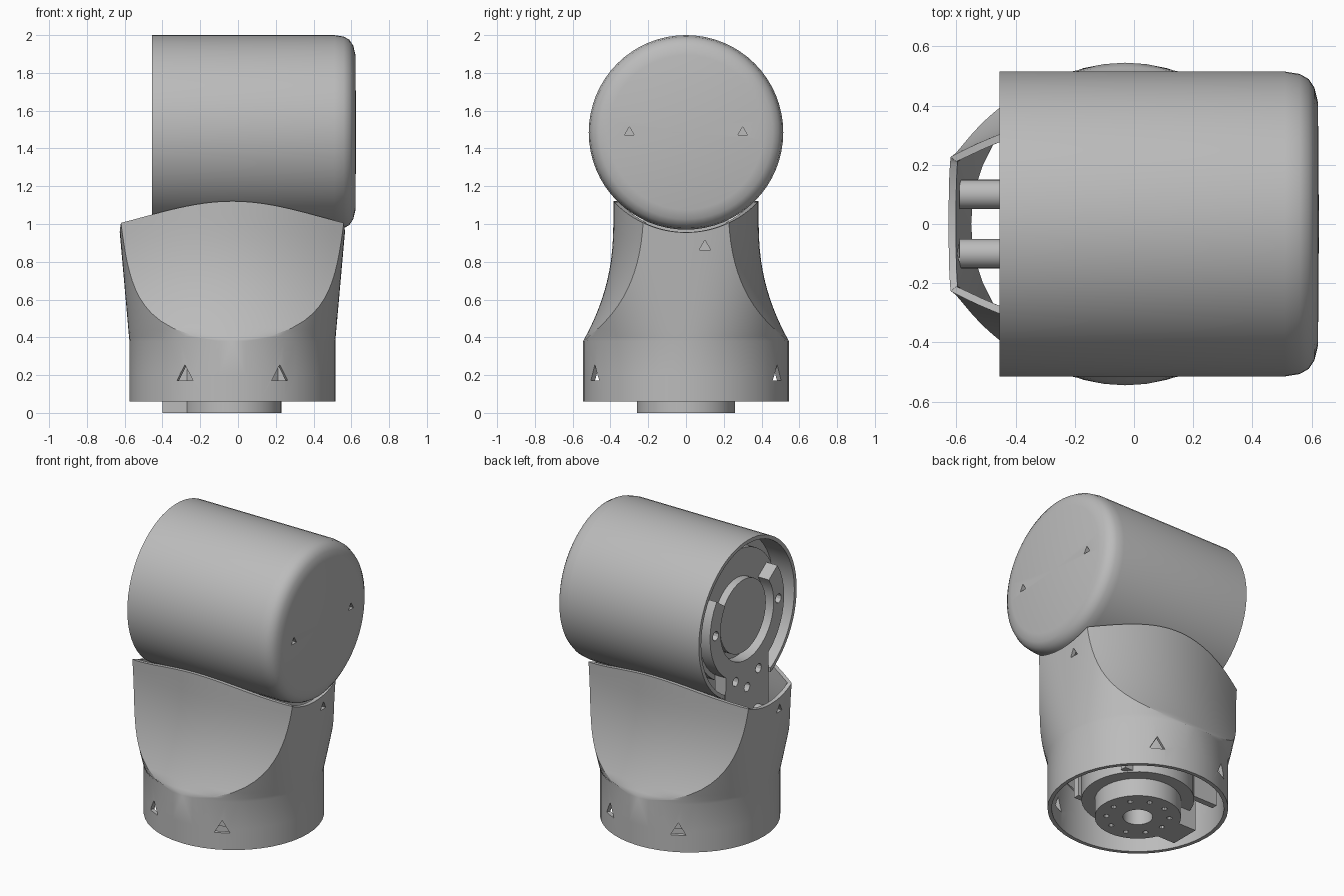
import bpy, bmesh, math
from mathutils import Vector

cube = bpy.data.objects.get("Cube")
if cube:
    bpy.data.objects.remove(cube, do_unlink=True)

GREY = (0.5, 0.5, 0.5, 1)
mat = bpy.data.materials.new("plain grey")
mat.use_nodes = True
mat.diffuse_color = GREY
mat.node_tree.nodes["Principled BSDF"].inputs["Base Color"].default_value = GREY

CX = -0.03      # axis of the lower housing
DZ = 1.485      # height of the drum axis


def make(name, bm, loc=(0, 0, 0), fix_normals=True):
    bmesh.ops.remove_doubles(bm, verts=bm.verts, dist=0.0005)
    if fix_normals:
        bmesh.ops.recalc_face_normals(bm, faces=bm.faces)
    me = bpy.data.meshes.new(name)
    bm.to_mesh(me)
    bm.free()
    me.materials.append(mat)
    ob = bpy.data.objects.new(name, me)
    ob.location = loc
    bpy.context.collection.objects.link(ob)
    return ob


def lathe(name, profile, axis="Z", loc=(0, 0, 0), segs=48, closed=False):
    """Turn (height, radius) points about an axis."""
    bm = bmesh.new()
    rings = []
    for h, r in profile:
        ring = []
        for i in range(segs):
            a = math.tau * i / segs
            c, s = r * math.cos(a), r * math.sin(a)
            ring.append(bm.verts.new((h, c, s) if axis == "X" else (c, s, h)))
        rings.append(ring)
    pairs = list(zip(rings, rings[1:]))
    if closed:
        pairs.append((rings[-1], rings[0]))
    for a, b in pairs:
        for i in range(segs):
            j = (i + 1) % segs
            bm.faces.new((a[i], a[j], b[j], b[i]))
    return make(name, bm, loc)


def ring(name, h0, h1, r0, r1, axis, loc):
    return lathe(name, [(h0, r0), (h0, r1), (h1, r1), (h1, r0)], axis, loc, closed=True)


def rod(name, start, end, radius, sides=24):
    start, end = Vector(start), Vector(end)
    d = end - start
    bm = bmesh.new()
    bmesh.ops.create_cone(bm, cap_ends=True, segments=sides, radius1=radius, radius2=radius, depth=d.length)
    bmesh.ops.rotate(bm, verts=bm.verts, matrix=d.to_track_quat("Z", "Y").to_matrix())
    return make(name, bm, (start + end) / 2)


def box(name, lo, hi):
    lo, hi = Vector(lo), Vector(hi)
    bm = bmesh.new()
    bmesh.ops.create_cube(bm, size=1)
    bmesh.ops.scale(bm, verts=bm.verts, vec=hi - lo)
    return make(name, bm, (lo + hi) / 2)


def bake(ob):
    bpy.context.view_layer.update()
    dg = bpy.context.evaluated_depsgraph_get()
    me = bpy.data.meshes.new_from_object(ob.evaluated_get(dg))
    ob.modifiers.clear()
    ob.data = me


def cut(ob, cutters):
    for c in cutters:
        c.hide_render = True
        m = ob.modifiers.new("cut", "BOOLEAN")
        m.operation, m.solver, m.object = "DIFFERENCE", "EXACT", c
    bake(ob)
    for c in cutters:
        bpy.data.objects.remove(c, do_unlink=True)


# Lower housing: a flaring round shell with a hollow scoop front and back
SCOOP_Z, N, M = 0.38, 12, 12


def housing_point(col, z):
    f = min(max((z - SCOOP_Z) / 0.62, 0), 1.15)
    rad, p = 0.545 + 0.055 * f, 2 + f
    depth = 0.385 + 0.16 * max(1 - f, 0) ** 2.2

    def side_x(y):
        return rad * max(1 - (y / rad) ** p, 0) ** (1 / p)

    lo, hi = 0.0, rad
    if f <= 0:
        lo = rad
    for _ in range(40):
        mid = (lo + hi) / 2
        if side_x(mid) ** 2 / 2.2 + mid > depth:
            hi = mid
        else:
            lo = mid
    if col <= N:
        t = math.asin(min((hi / rad) ** (p / 2), 1)) * col / N
        return rad * max(math.cos(t), 0) ** (2 / p), rad * math.sin(t) ** (2 / p)
    x = side_x(hi) * (1 - (col - N) / M)
    return x, depth - x * x / 2.2


def rim_height(y):
    return DZ - math.sqrt(0.53 ** 2 - y * y)


bm = bmesh.new()
levels = [0.06, 0.2, SCOOP_Z]
steps = 14
rows = []
for k in range(len(levels) + steps):
    row = []
    for col in range(N + M + 1):
        z = levels[k] if k < len(levels) else 0.7
        if k >= len(levels):
            t = ((k - len(levels) + 1) / steps) ** 1.3
            for _ in range(12):
                y = min(housing_point(col, z)[1], 0.5)
                z = SCOOP_Z + t * (rim_height(y) - SCOOP_Z)
        x, y = housing_point(col, z)
        row.append(bm.verts.new((x, y, z)))
    rows.append(row)
for a, b in zip(rows, rows[1:]):
    for i in range(N + M):
        bm.faces.new((a[i], a[i + 1], b[i + 1], b[i]))
housing = make("lower_housing", bm, (CX, 0, 0), fix_normals=False)
m = housing.modifiers.new("mirror", "MIRROR")
m.use_axis = (True, True, False)
m = housing.modifiers.new("wall", "SOLIDIFY")
m.thickness, m.offset = 0.025, -1
bake(housing)
holes = [rod("hole", (CX + sx * 0.2, sy * 0.38, 0.2), (CX + sx * 0.3, sy * 0.58, 0.2), 0.055, 3)
         for sx in (-1, 1) for sy in (-1, 1)]
holes += [rod("hole", (CX + s * 0.5, s * 0.1, 0.88), (CX + s * 0.7, s * 0.1, 0.88), 0.035, 3) for s in (-1, 1)]
cut(housing, holes)

# Drum: a thin cup lying on its side, closed and rounded at one end
axis_at = (0, 0, DZ)
drum = lathe("drum_shell", [(0.625, 0), (0.622, 0.41), (0.61, 0.46), (0.59, 0.49), (0.56, 0.507), (0.51, 0.515),
                            (-0.455, 0.515), (-0.455, 0.49), (0.51, 0.49), (0.59, 0.42), (0.6, 0)],
             "X", axis_at, 64)
cut(drum, [box("notch", (-0.5, -0.24, 0.9), (-0.35, 0.24, 1.2))]
    + [rod("hole", (0.56, y, DZ), (0.7, y, DZ), 0.03, 3) for y in (-0.3, 0.3)])

# Drive unit seen in the drum's open end
lathe("drum_back_plate", [(-0.3, 0), (-0.3, 0.49), (-0.26, 0.49), (-0.26, 0)], "X", axis_at)
ring("drive_ring", -0.37, -0.29, 0.2, 0.42, "X", axis_at)
lathe("drive_hub", [(-0.42, 0), (-0.42, 0.24), (-0.29, 0.24), (-0.29, 0)], "X", axis_at)

# Yoke: two arms round the hub on a wide stem that drops into the housing
bm = bmesh.new()
outline = []
for r, flip in ((0.39, 1), (0.28, -1)):
    arc = [math.radians(-55 + d) for d in range(0, 91, 9)][::flip]
    outline += [(r * math.cos(a), r * math.sin(a)) for a in arc]
inner_low = [(0.28 * math.cos(math.radians(d)), 0.28 * math.sin(math.radians(d))) for d in range(-55, -90, -9)]
outline += inner_low[1:] + [(0, -0.28), (0, -1.1), (0.23, -1.1)]
face = bm.faces.new([bm.verts.new((-0.45, y, DZ + z)) for y, z in outline])
top = bmesh.ops.extrude_face_region(bm, geom=[face])["geom"]
bmesh.ops.translate(bm, verts=[v for v in top if isinstance(v, bmesh.types.BMVert)], vec=(0.08, 0, 0))
inside = [f for f in bm.faces if all(abs(v.co.y) < 1e-5 for v in f.verts)]
bmesh.ops.delete(bm, geom=inside, context="FACES_ONLY")
yoke = make("yoke", bm)
yoke.modifiers.new("mirror", "MIRROR").use_axis = (False, True, False)
bake(yoke)
cut(yoke, [rod("hole", (-0.6, y, z), (-0.41, y, z), 0.03, 12)
           for y, z in ((0.33, DZ), (-0.33, DZ), (0.12, 1.1), (-0.12, 1.1), (0, 1.02))])

# Spacers and ribs inside the housing
for s in (-1, 1):
    rod("spacer", (-0.59, s * 0.1, 0.82), (-0.4, s * 0.1, 0.82), 0.05)
    box("spacer_foot", (-0.45, s * 0.2 - 0.03, 0.3), (-0.3, s * 0.2 + 0.03, 0.8))
    box("rib", (CX - 0.42, s * 0.22 - 0.02, 0.13), (CX + 0.3, s * 0.22 + 0.02, 0.3))
lathe("base_motor", [(0.12, 0), (0.12, 0.34), (0.6, 0.34), (0.6, 0)], "Z", (CX, 0, 0))

# Base flange with a centre bore and a circle of bolt holes
flange = ring("base_flange", 0, 0.13, 0.09, 0.26, "Z", (CX, 0, 0))
bolts = []
for i in range(10):
    a = math.tau * i / 10
    x, y = CX + 0.19 * math.cos(a), 0.19 * math.sin(a)
    bolts.append(rod("hole", (x, y, -0.05), (x, y, 0.05), 0.017, 10))
cut(flange, bolts)
box("cable_block", (-0.4, -0.1, 0), (-0.27, 0.1, 0.2))

for ob in bpy.context.scene.objects:
    if ob.type == "MESH":
        bpy.ops.object.select_all(action="DESELECT")
        ob.select_set(True)
        bpy.context.view_layer.objects.active = ob
        bpy.ops.object.shade_smooth_by_angle(angle=math.radians(30))
